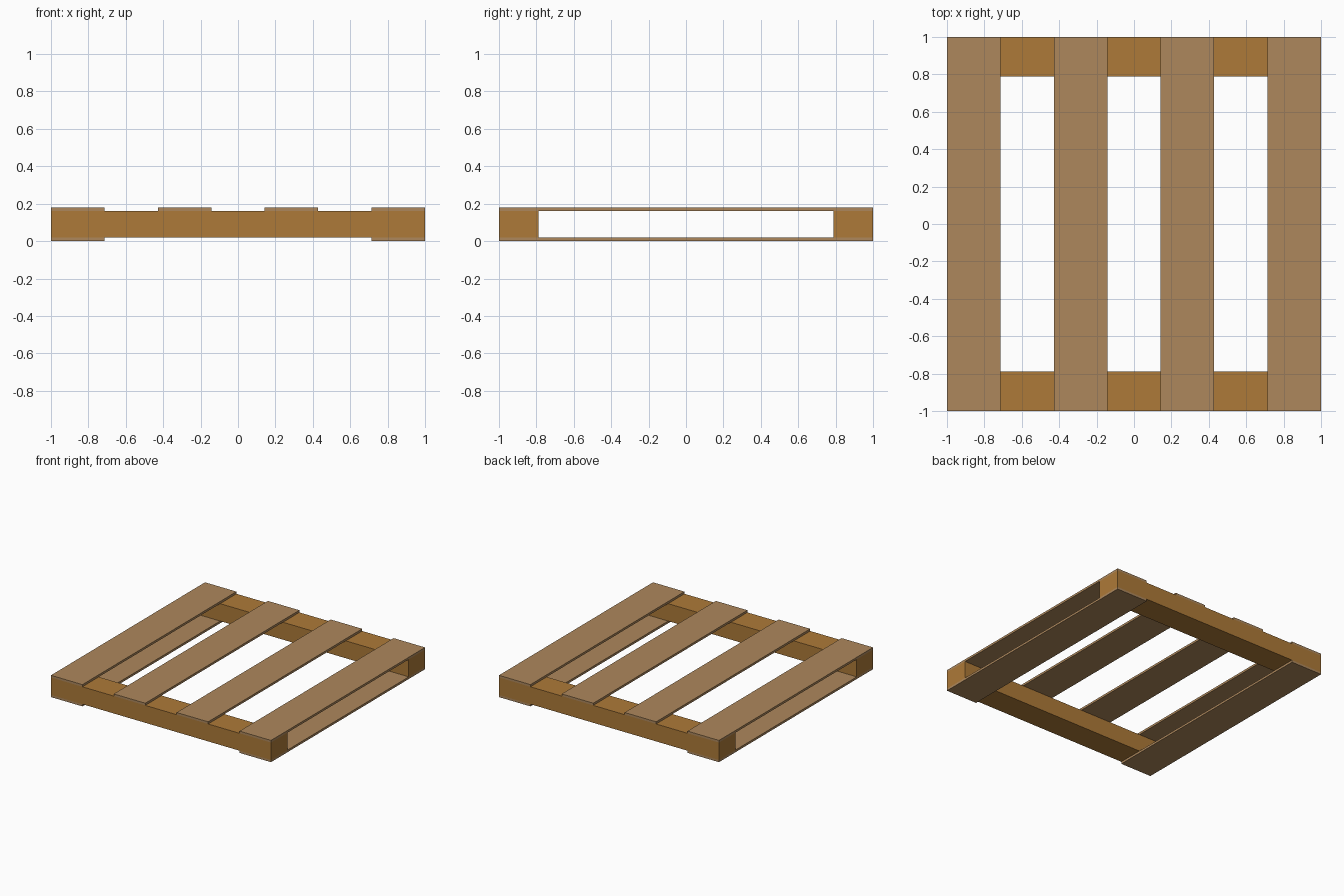
import bpy

if "Cube" in bpy.data.objects:
    bpy.data.objects.remove(bpy.data.objects["Cube"])


def material(name, rgb):
    m = bpy.data.materials.new(name)
    m.diffuse_color = (*rgb, 1)
    m.use_nodes = True
    m.node_tree.nodes["Principled BSDF"].inputs["Base Color"].default_value = m.diffuse_color
    return m


pale = material("pale_wood", (0.42, 0.245, 0.107))
warm = material("warm_wood", (0.42, 0.195, 0.04))


def box(name, x, y, z, mat):
    # axis-aligned box from (min, max) ranges
    bpy.ops.mesh.primitive_cube_add(size=1, location=[(a + b) / 2 for a, b in (x, y, z)])
    o = bpy.context.object
    o.name = name
    o.scale = [b - a for a, b in (x, y, z)]
    bpy.ops.object.transform_apply(location=False, rotation=False, scale=True)
    o.data.materials.append(mat)
    return o


W = 2 / 7        # board width, gaps are equal
T = 0.018        # board thickness
BEAM_H = 0.143   # beam height
BEAM_W = 0.212   # beam depth

# top boards
for i in range(4):
    x0 = -1 + 2 * W * i
    box(f"top_board_{i + 1}", (x0, x0 + W), (-1, 1), (T + BEAM_H, 2 * T + BEAM_H), pale)

# bottom boards
box("bottom_board_left", (-1, -1 + W), (-1, 1), (0, T), pale)
box("bottom_board_right", (1 - W, 1), (-1, 1), (0, T), pale)

# cross beams
box("front_beam", (-1, 1), (-1, -1 + BEAM_W), (T, T + BEAM_H), warm)
box("back_beam", (-1, 1), (1 - BEAM_W, 1), (T, T + BEAM_H), warm)
